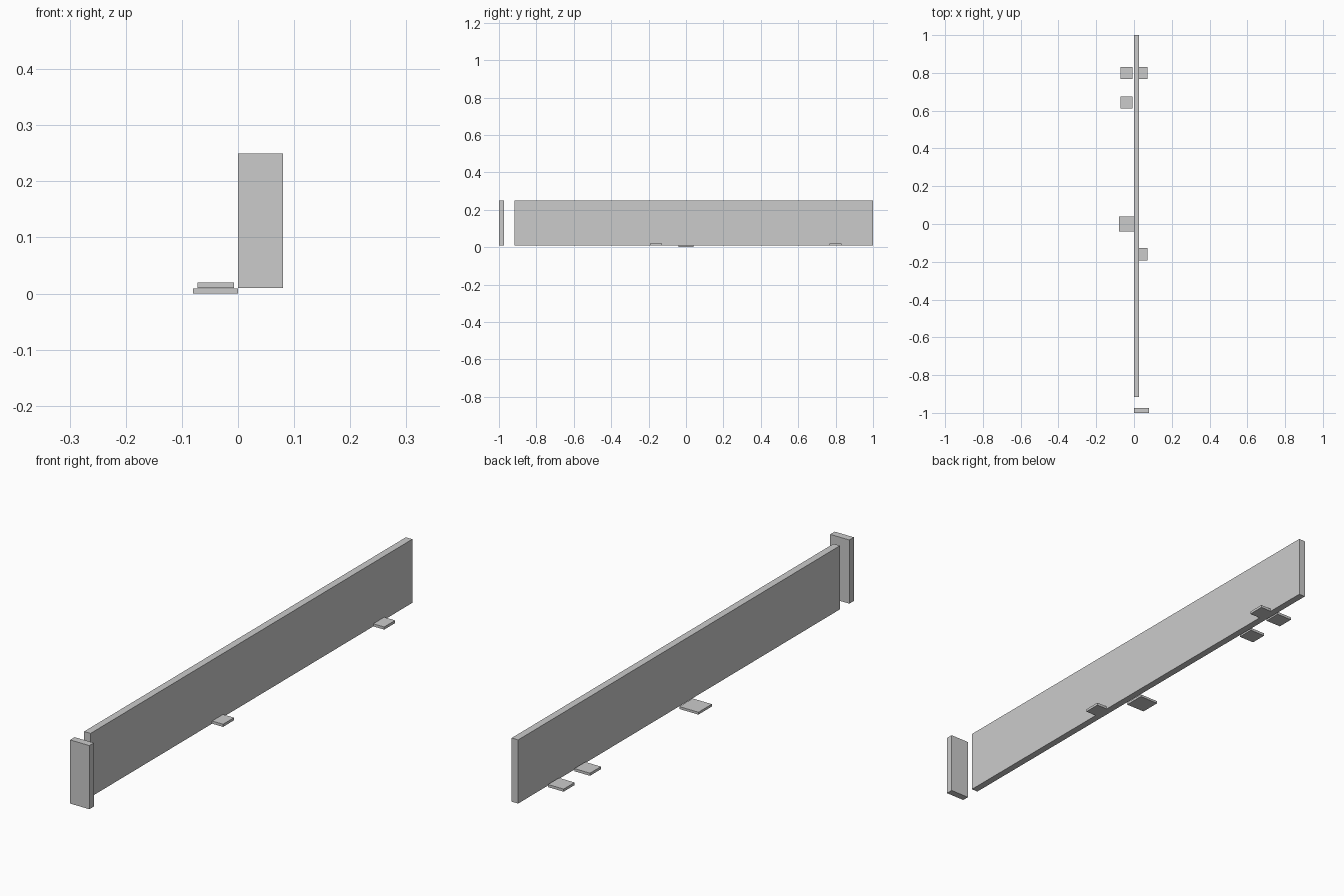
import bpy

if "Cube" in bpy.data.objects:
    bpy.data.objects.remove(bpy.data.objects["Cube"])

grey = bpy.data.materials.new("plain grey")
grey.diffuse_color = (0.6, 0.6, 0.6, 1)
grey.use_nodes = True
grey.node_tree.nodes["Principled BSDF"].inputs["Base Color"].default_value = grey.diffuse_color


def box(name, x, y, z):
    """Axis-aligned box from (min, max) extents."""
    bpy.ops.mesh.primitive_cube_add(size=1, location=[sum(r) / 2 for r in (x, y, z)])
    ob = bpy.context.object
    ob.name = name
    ob.scale = [r[1] - r[0] for r in (x, y, z)]
    bpy.ops.object.transform_apply(location=False, rotation=False, scale=True)
    ob.data.materials.append(grey)


# Long upright panel and the separate end post across its front
box("long_wall", (0, 0.027), (-0.917, 1), (0.01, 0.25))
box("end_post", (0, 0.08), (-1, -0.973), (0.01, 0.25))

# Large floor plate beside the middle of the wall
box("floor_plate", (-0.08, 0), (-0.04, 0.04), (0, 0.009))

# Small square pads on both sides of the wall
half = 0.0325
for i, (cx, cy) in enumerate([(-0.04, 0.8), (-0.04, 0.643), (0.04, 0.8), (0.04, -0.16)]):
    box(f"small_pad_{i + 1}", (cx - half, cx + half), (cy - half, cy + half), (0.01, 0.02))
